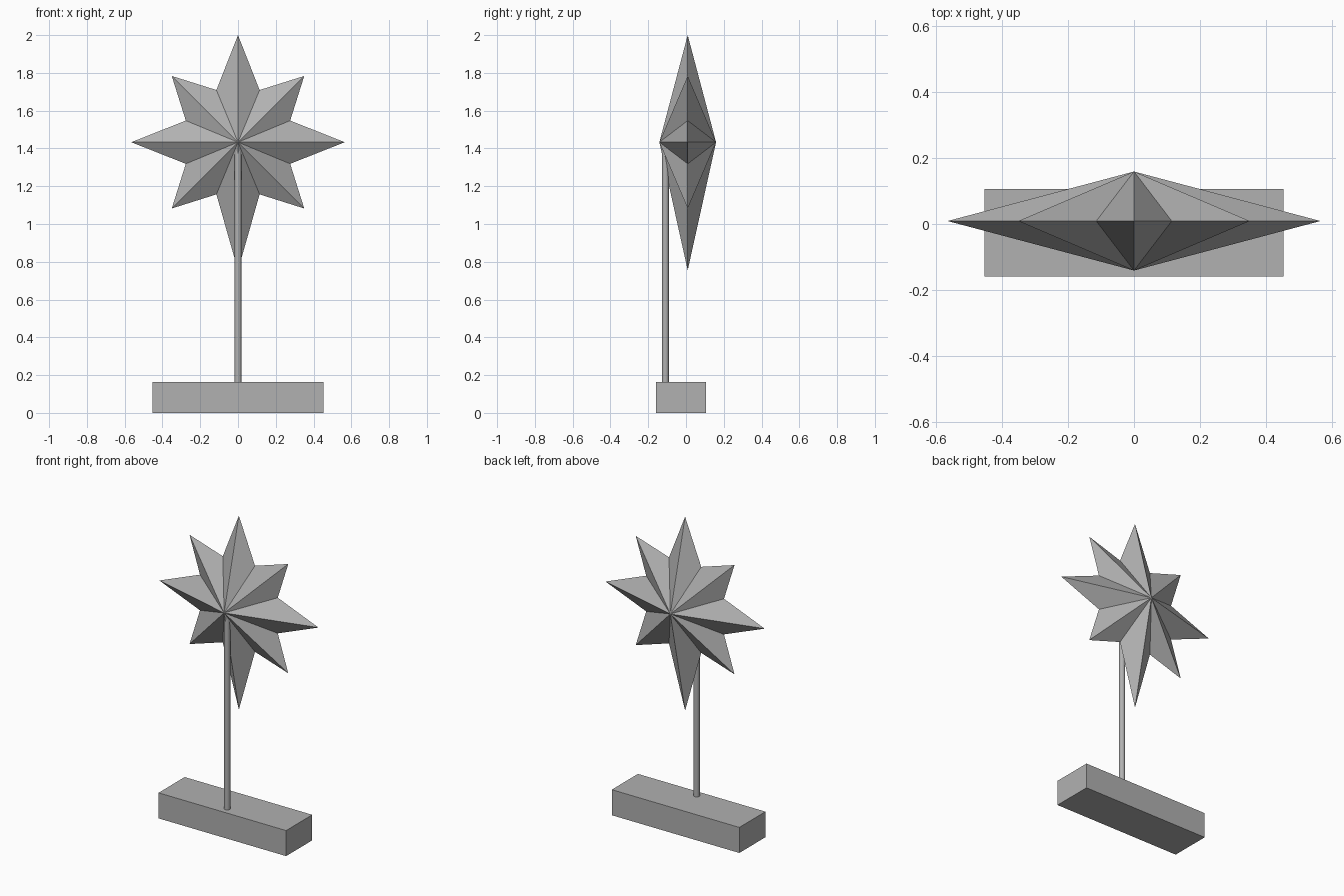
import bpy, bmesh
from math import sin, cos, pi

if "Cube" in bpy.data.objects:
    bpy.data.objects.remove(bpy.data.objects["Cube"])

# Dark grey shared by all parts
grey = bpy.data.materials.new("dark_grey")
grey.diffuse_color = (0.44, 0.44, 0.44, 1)
grey.use_nodes = True
grey.node_tree.nodes["Principled BSDF"].inputs["Base Color"].default_value = grey.diffuse_color

# Base block
bpy.ops.mesh.primitive_cube_add(size=1, location=(0, -0.0265, 0.082))
base = bpy.context.object
base.name = "base"
base.scale = (0.906, 0.265, 0.164)

# Thin round pole, ending inside the front of the star
z0, z1 = 0.16, 1.39
bpy.ops.mesh.primitive_cylinder_add(vertices=16, radius=0.018, depth=z1 - z0,
                                    location=(0, -0.109, (z0 + z1) / 2))
pole = bpy.context.object
pole.name = "pole"
bpy.ops.object.shade_smooth_by_angle()

# Eight-pointed faceted star: long axis points, short diagonals, longest at the bottom
CENTRE_Z, MID_Y, DEPTH, INNER = 1.433, 0.009, 0.15, 0.299
tips = [0.565, 0.496, 0.567, 0.496, 0.565, 0.496, 0.678, 0.496]

bm = bmesh.new()
rim = []
for i in range(16):
    r = INNER if i % 2 else tips[i // 2]
    a = i * pi / 8
    rim.append(bm.verts.new((r * cos(a), 0, r * sin(a))))
for side in (-1, 1):
    apex = bm.verts.new((0, side * DEPTH, 0))
    for i in range(16):
        bm.faces.new((rim[i], rim[(i + 1) % 16], apex))
bmesh.ops.recalc_face_normals(bm, faces=bm.faces)
mesh = bpy.data.meshes.new("star")
bm.to_mesh(mesh)
bm.free()
star = bpy.data.objects.new("star", mesh)
star.location = (0, MID_Y, CENTRE_Z)
bpy.context.collection.objects.link(star)

for part in (base, pole, star):
    part.data.materials.append(grey)
